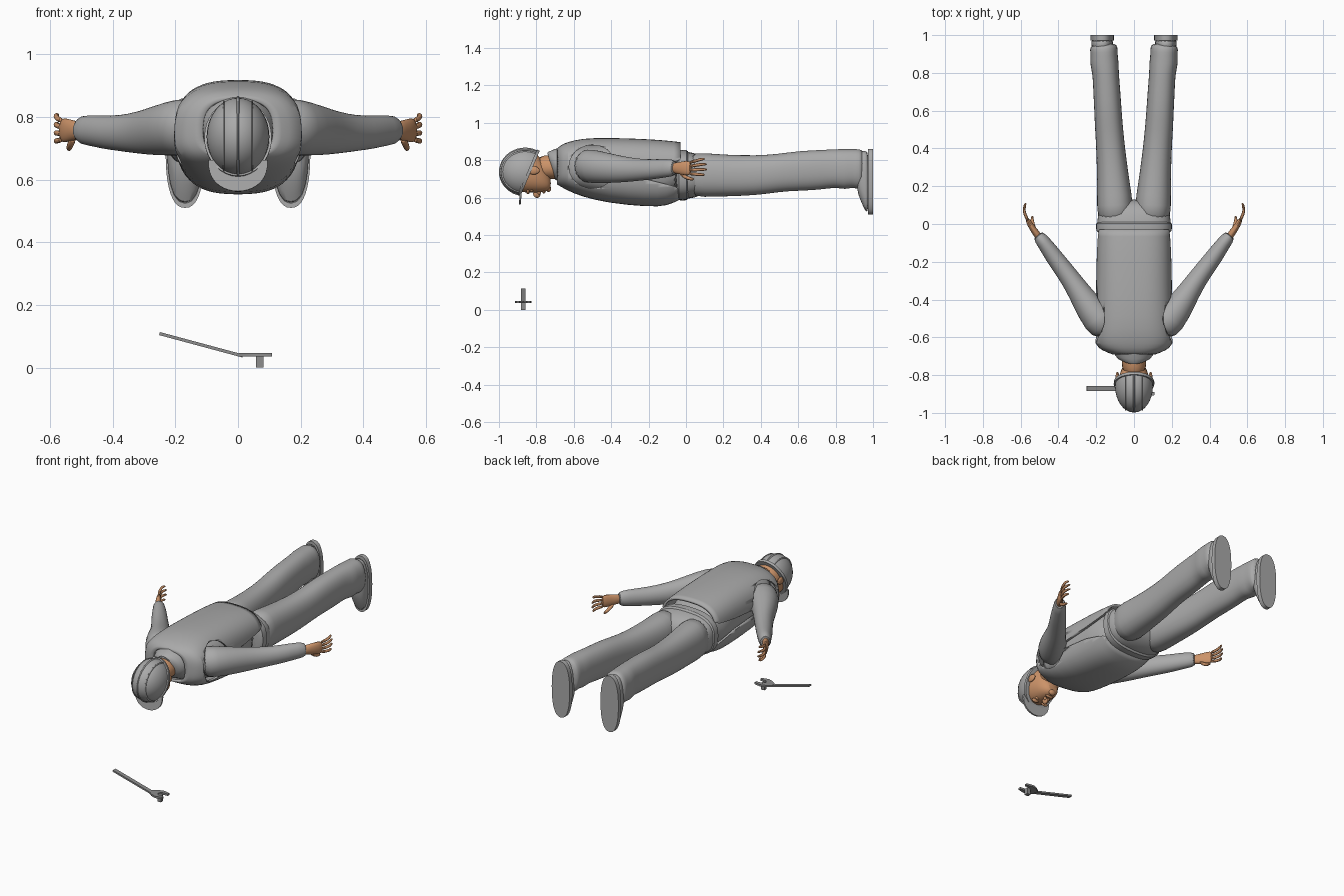
import bpy, bmesh, math
from mathutils import Vector, Matrix

cube = bpy.data.objects.get("Cube")
if cube:
    bpy.data.objects.remove(cube)


def material(name, rgb):
    m = bpy.data.materials.new(name)
    m.use_nodes = True
    m.diffuse_color = (*rgb, 1)
    node = next(n for n in m.node_tree.nodes if n.type == 'BSDF_PRINCIPLED')
    node.inputs["Base Color"].default_value = (*rgb, 1)
    return m


CLOTH = material("cloth grey", (0.4, 0.4, 0.4))
SKIN = material("skin tan", (0.6, 0.29, 0.14))
STEEL = material("steel grey", (0.27, 0.27, 0.27))


def finish(name, bm, mat, mirror=False, subdiv=0, angle=40):
    bmesh.ops.recalc_face_normals(bm, faces=bm.faces[:])
    mesh = bpy.data.meshes.new(name)
    bm.to_mesh(mesh)
    bm.free()
    ob = bpy.data.objects.new(name, mesh)
    bpy.context.collection.objects.link(ob)
    mesh.materials.append(mat)
    if mirror:
        ob.modifiers.new("mirror", 'MIRROR').use_mirror_merge = False
    if subdiv:
        ob.modifiers.new("smooth", 'SUBSURF').levels = subdiv
        ob.modifiers["smooth"].render_levels = subdiv
    bpy.ops.object.select_all(action='DESELECT')
    bpy.context.view_layer.objects.active = ob
    ob.select_set(True)
    bpy.ops.object.shade_smooth_by_angle(angle=math.radians(angle))
    return ob


def loft(name, rings, mat, mirror=False, n=20, power=2.0, caps=True, subdiv=1, shear=0):
    """Skin upright rings (x, y, z, half width, height up, height down) along a path."""
    bm = bmesh.new()
    loops = []
    for i, (x, y, z, r, up, down) in enumerate(rings):
        a, b = rings[max(i - 1, 0)], rings[min(i + 1, len(rings) - 1)]
        d = Vector((b[0] - a[0], b[1] - a[1], 0)).normalized()
        side = Vector((d.y, -d.x, 0))
        loop = []
        for k in range(n):
            t = math.tau * k / n
            c, s = math.cos(t), math.sin(t)
            u = math.copysign(abs(c) ** (2 / power), c) * r
            v = math.copysign(abs(s) ** (2 / power), s) * (up if s > 0 else down)
            p = Vector((x, y - v * shear, z + v)) + side * u
            loop.append(bm.verts.new(p))
        loops.append(loop)
    for a, b in zip(loops, loops[1:]):
        for k in range(n):
            bm.faces.new((a[k - 1], a[k], b[k], b[k - 1]))
    if caps:
        bm.faces.new(loops[0])
        bm.faces.new(loops[-1])
    return finish(name, bm, mat, mirror, subdiv)


def ball(name, loc, scale, mat, mirror=False, cut=None):
    bm = bmesh.new()
    bmesh.ops.create_uvsphere(bm, u_segments=32, v_segments=20, radius=1)
    bmesh.ops.transform(bm, verts=bm.verts, matrix=Matrix.Translation(loc) @ Matrix.Diagonal((*scale, 1)))
    for point, normal in cut or ():
        geom = bm.verts[:] + bm.edges[:] + bm.faces[:]
        res = bmesh.ops.bisect_plane(bm, geom=geom, plane_co=point, plane_no=normal, clear_outer=True)
        edges = [e for e in res["geom_cut"] if isinstance(e, bmesh.types.BMEdge)]
        bmesh.ops.edgeloop_fill(bm, edges=edges)
    return finish(name, bm, mat, mirror)


def prism(name, outline, depth, matrix, mat):
    bm = bmesh.new()
    face = bm.faces.new([bm.verts.new((x, y, 0)) for x, y in outline])
    top = bmesh.ops.extrude_face_region(bm, geom=[face])["geom"]
    bmesh.ops.translate(bm, verts=[v for v in top if isinstance(v, bmesh.types.BMVert)], vec=(0, 0, depth))
    bmesh.ops.transform(bm, verts=bm.verts, matrix=matrix)
    return finish(name, bm, mat)


# Shirt body, collar and trousers
loft("shirt_body", [(0, -.66, .76, .13, .10, .08), (0, -.62, .75, .18, .12, .10),
                    (0, -.45, .745, .185, .15, .14), (0, -.2, .74, .185, .14, .15),
                    (0, -.02, .73, .185, .12, .12)], CLOTH, power=2.6)
loft("shirt_collar", [(0, -.64, .76, .125, .11, .11), (0, -.69, .76, .105, .095, .08),
                      (0, -.725, .76, .082, .08, .065), (0, -.715, .76, .07, .068, .055),
                      (0, -.67, .76, .068, .065, .05)], CLOTH, caps=False, shear=.3)
loft("trouser_hips", [(0, -.06, .725, .19, .12, .12), (0, -.02, .725, .198, .125, .135),
                      (0, .05, .72, .196, .12, .125), (0, .1, .715, .17, .1, .09),
                      (0, .13, .715, .10, .05, .05)], CLOTH, power=2.7)
loft("waistband", [(0, -.05, .725, .19, .125, .13), (0, -.045, .725, .203, .132, .143),
                   (0, .01, .725, .205, .132, .143), (0, .015, .725, .19, .12, .13)], CLOTH, power=2.7)
loft("trouser_legs", [(.1, .0, .72, .092, .12, .11), (.1, .1, .72, .097, .12, .12),
                      (.108, .2, .715, .088, .115, .11), (.122, .38, .715, .077, .11, .105),
                      (.132, .5, .735, .075, .10, .105), (.138, .6, .745, .073, .105, .11),
                      (.145, .72, .755, .072, .10, .115), (.15, .8, .755, .07, .105, .10),
                      (.157, .85, .755, .077, .105, .115), (.158, .89, .755, .072, .105, .10),
                      (.16, .93, .755, .075, .105, .115), (.162, .955, .755, .066, .095, .10)],
     CLOTH, mirror=True, power=2.3)

# Shoes with flat soles
loft("shoe_uppers", [(.168, .91, .74, .05, .10, .10), (.168, .935, .72, .056, .13, .14),
                     (.169, .96, .70, .058, .15, .18), (.169, .978, .69, .059, .16, .178)],
     CLOTH, mirror=True, power=2.4)
loft("shoe_soles", [(.169, .972, .69, .062, .17, .18), (.169, 1, .69, .062, .17, .18)],
     CLOTH, mirror=True, n=40, power=2.4, subdiv=0)

# Open-sided vest: shell with armholes and side slits cut through
vest = loft("vest", [(0, -.69, .755, .115, .105, .085), (0, -.672, .75, .165, .13, .09),
                     (0, -.64, .745, .212, .15, .105), (0, -.56, .745, .208, .172, .14),
                     (0, -.42, .745, .203, .176, .175), (0, -.2, .745, .2, .168, .196),
                     (0, -.1, .745, .197, .16, .192), (0, -.03, .745, .193, .152, .155)],
            CLOTH, n=32, power=2.7, caps=False)
shell = vest.modifiers.new("thickness", 'SOLIDIFY')
shell.thickness, shell.offset = .014, -1
hole = [(.125 * math.cos(a) - .5, .115 * math.sin(a) + .765)
        for a in (math.tau * k / 40 for k in range(40))]
slit = [(-.45, .72), (-.2, .695), (-.06, .66), (0, .62), (0, .82), (-.06, .79), (-.2, .77), (-.45, .75)]
along_x = Matrix(((0, 0, 1, -.5), (1, 0, 0, 0), (0, 1, 0, 0), (0, 0, 0, 1)))
cutters = [prism("cutter", outline, 1, along_x, CLOTH) for outline in (hole, slit)]
for cutter in cutters:
    cutter.hide_render = True
    cut = vest.modifiers.new("cut", 'BOOLEAN')
    cut.operation, cut.object, cut.solver = 'DIFFERENCE', cutter, 'EXACT'
bpy.context.view_layer.update()
baked = bpy.data.meshes.new_from_object(vest.evaluated_get(bpy.context.evaluated_depsgraph_get()))
vest.modifiers.clear()
vest.data = baked
for cutter in cutters:
    bpy.data.objects.remove(cutter)

# Sleeves
loft("sleeves", [(.13, -.56, .77, .085, .09, .09), (.19, -.505, .77, .09, .09, .095),
                 (.265, -.4, .76, .068, .075, .083), (.315, -.32, .75, .056, .068, .068),
                 (.373, -.24, .748, .05, .058, .058), (.43, -.165, .75, .046, .055, .052),
                 (.475, -.1, .755, .038, .052, .046), (.515, -.052, .757, .033, .045, .042)],
     CLOTH, mirror=True)

# Hands: palm, four fingers and thumb
loft("palms", [(.495, -.08, .757, .022, .028, .026), (.525, -.04, .757, .018, .032, .032),
               (.552, 0, .757, .016, .042, .04), (.567, .03, .757, .011, .038, .038)],
     SKIN, mirror=True, n=14)
for i, finger in enumerate(("little", "ring", "middle", "index")):
    base, tip = .787 - .02 * i, .806 - .028 * i
    reach = .1 if i in (0, 3) else .114
    loft(finger + "_fingers",
         [(.56, .015, base, .01, .01, .01), (.58, .055, (base + tip) / 2, .009, .009, .009),
          (.583, .085, tip, .008, .009, .009), (.572, reach, tip, .006, .006, .006)],
         SKIN, mirror=True, n=8)
loft("thumbs", [(.525, -.035, .735, .014, .014, .016), (.535, -.01, .712, .012, .013, .013),
                (.54, .02, .70, .01, .01, .01), (.538, .045, .698, .006, .007, .007)],
     SKIN, mirror=True, n=8)

# Neck, head and facial features, face looking down
loft("neck", [(0, -.64, .76, .07, .07, .065), (0, -.72, .76, .064, .065, .06),
              (0, -.8, .755, .066, .075, .06)], SKIN)
loft("head", [(0, -.722, .675, .03, .03, .028), (0, -.74, .685, .05, .06, .052),
              (0, -.77, .705, .069, .10, .078), (0, -.81, .725, .08, .12, .10),
              (0, -.86, .735, .088, .12, .11), (0, -.92, .735, .08, .11, .10),
              (0, -.96, .735, .05, .07, .06)], SKIN, power=2.2)
ball("nose", (0, -.797, .62), (.014, .02, .022), SKIN)
ball("nostrils", (.011, -.785, .626), (.009, .009, .01), SKIN, mirror=True)
ball("lips", (0, -.76, .634), (.026, .009, .012), SKIN)
ball("chin", (0, -.735, .648), (.024, .014, .018), SKIN)
ball("brows", (.034, -.845, .63), (.024, .009, .012), SKIN, mirror=True)
ball("eyes", (.033, -.825, .638), (.014, .009, .009), SKIN, mirror=True)
ball("ears", (.088, -.815, .745), (.01, .033, .022), SKIN, mirror=True)

# Hard hat: dome, rim, ridges and peak
slope = Vector((0, .26, -.11)).normalized()
rim = Vector((0, -.83, .737))
ball("hat_dome", (0, -.86, .737), (.1, .138, .124), CLOTH, cut=[(rim, slope)])
ball("hat_rim", (0, -.855, .737), (.108, .142, .131), CLOTH,
     cut=[(rim, slope), (rim - slope * .016, -slope)])
ball("hat_crown_ridge", (0, -.86, .737), (.018, .14, .13), CLOTH, cut=[(rim, slope)])
ball("hat_side_ridges", (.045, -.86, .737), (.009, .129, .116), CLOTH, mirror=True, cut=[(rim, slope)])
peak = [(.095 * math.cos(a), -.1 * math.sin(a) ** .8)
        for a in (math.pi * k / 20 for k in range(21))]
prism("hat_peak", peak, .01,
      Matrix.Translation((0, -.875, .662)) @ Matrix.Rotation(math.radians(85), 4, 'X'), CLOTH)

# Wrench: sloping handle, open jaw and thumb screw
tilt = math.atan2(.07, .26)
prism("wrench_handle", [(0, -.013), (.275, -.013), (.275, .013), (0, .013)], .01,
      Matrix.Translation((-.252, -.87, .104)) @ Matrix.Rotation(tilt, 4, 'Y'), STEEL)
jaw = [(0, -.013), (.03, -.034), (.06, -.045), (.105, -.036), (.105, -.02), (.065, -.018),
       (.05, 0), (.065, .018), (.105, .02), (.105, .036), (.06, .045), (.03, .034), (0, .013)]
prism("wrench_jaw", jaw, .012, Matrix.Translation((.003, -.87, .035)), STEEL)
prism("wrench_screw", [(.058, -.012), (.082, -.012), (.082, .012), (.058, .012)], .04,
      Matrix.Translation((0, -.87, 0)), STEEL)
